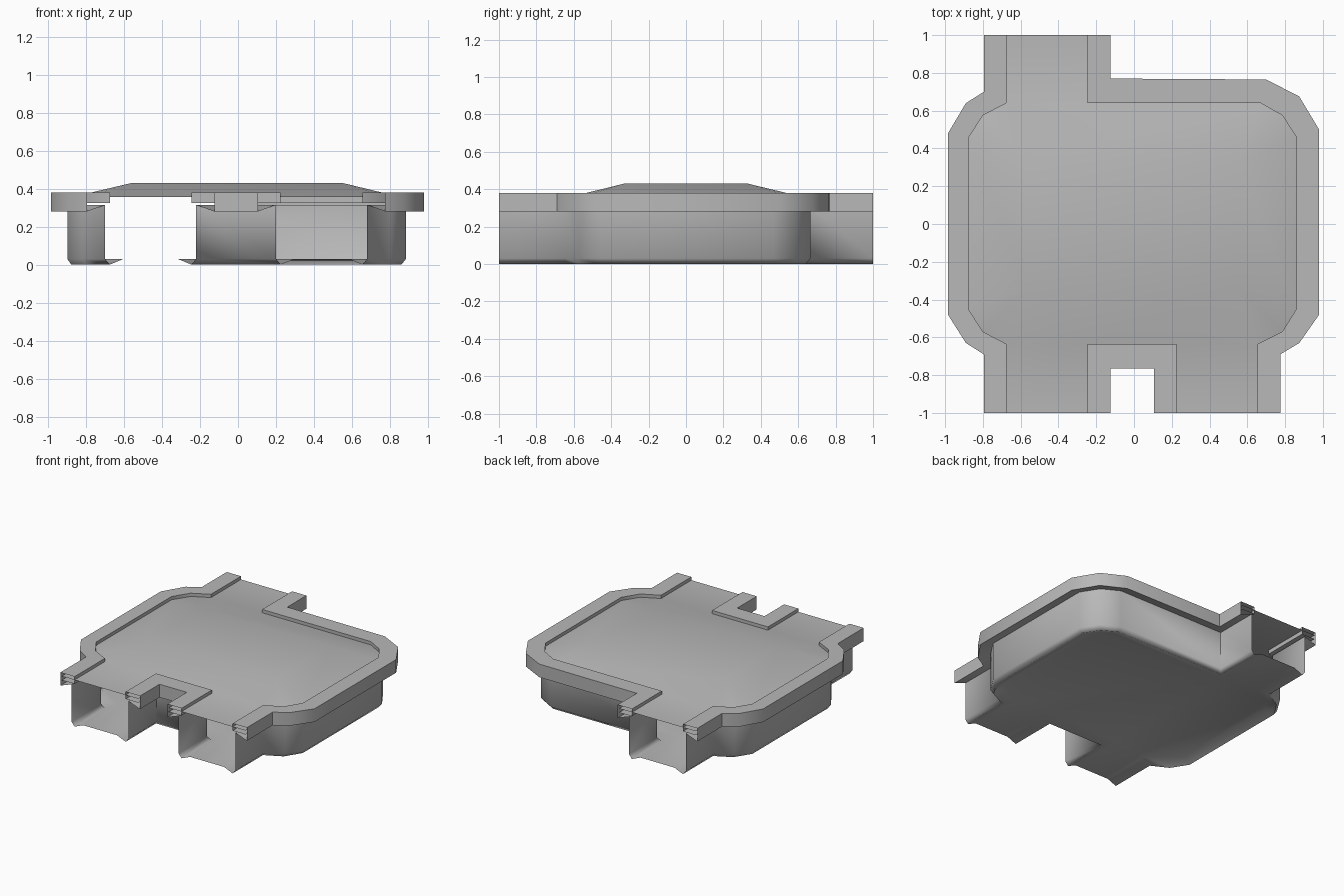
import bpy, math
from mathutils import Vector

if "Cube" in bpy.data.objects:
    bpy.data.objects.remove(bpy.data.objects["Cube"])

grey = bpy.data.materials.new("plain grey")
grey.use_nodes = True
grey.diffuse_color = (0.48, 0.48, 0.48, 1)
grey.node_tree.nodes["Principled BSDF"].inputs["Base Color"].default_value = grey.diffuse_color

# Inner and outer plan outlines of the rim: left run, front notch, right and back run
INNER = [
    [(-.675, 1), (-.675, .64), (-.80, .575), (-.877, .455),
     (-.877, -.45), (-.80, -.57), (-.675, -.635), (-.675, -1)],
    [(-.245, -1), (-.245, -.635), (.225, -.635), (.225, -1)],
    [(.655, -1), (.655, -.635), (.785, -.57), (.86, -.45), (.86, .46),
     (.785, .575), (.67, .64), (-.245, .64), (-.245, 1)],
]
OUTER = [
    [(-.795, 1), (-.795, .70), (-.89, .64), (-.985, .48),
     (-.985, -.48), (-.89, -.63), (-.795, -.69), (-.795, -1)],
    [(-.125, -1), (-.125, -.765), (.105, -.765), (.105, -1)],
    [(.775, -1), (.775, -.69), (.875, -.63), (.98, -.48), (.98, .50),
     (.875, .675), (.70, .765), (-.125, .77), (-.125, 1)],
]


def point(run, i, t, z):
    """Point between the inner (t=0) and outer (t=1) outlines."""
    p = Vector(INNER[run][i]).lerp(Vector(OUTER[run][i]), t)
    return (p.x, p.y, z)


def build(name, faces, angle):
    """Make a welded, shaded object from faces given as coordinates."""
    index, polys = {}, []
    for face in faces:
        polys.append([index.setdefault(tuple(round(c, 4) for c in v), len(index))
                      for v in face])
    mesh = bpy.data.meshes.new(name)
    mesh.from_pydata(list(index), [], polys)
    mesh.materials.append(grey)
    ob = bpy.data.objects.new(name, mesh)
    bpy.context.collection.objects.link(ob)
    bpy.ops.object.select_all(action='DESELECT')
    ob.select_set(True)
    bpy.context.view_layer.objects.active = ob
    bpy.ops.object.shade_smooth_by_angle(angle=math.radians(angle))
    return ob


def sweep(profile):
    """Faces of a (t, z) profile carried along all three runs."""
    faces = []
    for run, pts in enumerate(INNER):
        for i in range(len(pts) - 1):
            for a, b in zip(profile, profile[1:]):
                faces.append([point(run, i, *a), point(run, i, *b),
                              point(run, i + 1, *b), point(run, i + 1, *a)])
    return faces


# Overhanging rim and the channel inside it
build("rim", sweep([(0, .355), (0, .38), (1, .38), (1, .28), (.2, .315)]), 35)
build("rim_channel", sweep([(.9, .355), (0, .355), (0, .325), (.9, .325)]), 35)

# Walls with a low ridge underneath, closed by the floor
walls = sweep([(.2, .315), (.2, .03), (0, 0), (-.6, .03)])
floor = [point(r, i, -.6, .03) for r, pts in enumerate(INNER) for i in range(len(pts))]
build("walls_and_floor", walls + [floor[::-1]], 75)

# Roof: raised plateau, slopes down to the rim, flat passage tops
EDGE, TOP = .355, .43
plateau = [(-.56, .33, TOP), (-.56, -.33, TOP), (.55, -.33, TOP), (.55, .33, TOP)]
room = [(*p, EDGE) for pts in INNER for p in pts[1:-1]]


def nearest(p):
    return plateau[(0 if p[1] > 0 else 1) if p[0] < 0 and not (p[0] > -.3 and p[1] > .6)
                   else (3 if p[1] > 0 else 2)] if p[0] > 0 else plateau[0 if p[1] > 0 else 1]


roof = [plateau]
for a, b in zip(room, room[1:] + room[:1]):
    ca, cb = nearest(a), nearest(b)
    roof.append([a, b, cb] if ca == cb else [a, b, cb, ca])
for (x0, x1, y0, y1) in [(-.675, -.245, -1, -.635), (.225, .655, -1, -.635),
                         (-.675, -.245, .64, 1)]:
    roof.append([(x0, y0, EDGE), (x1, y0, EDGE), (x1, y1, EDGE), (x0, y1, EDGE)])
build("roof", roof, 35)
